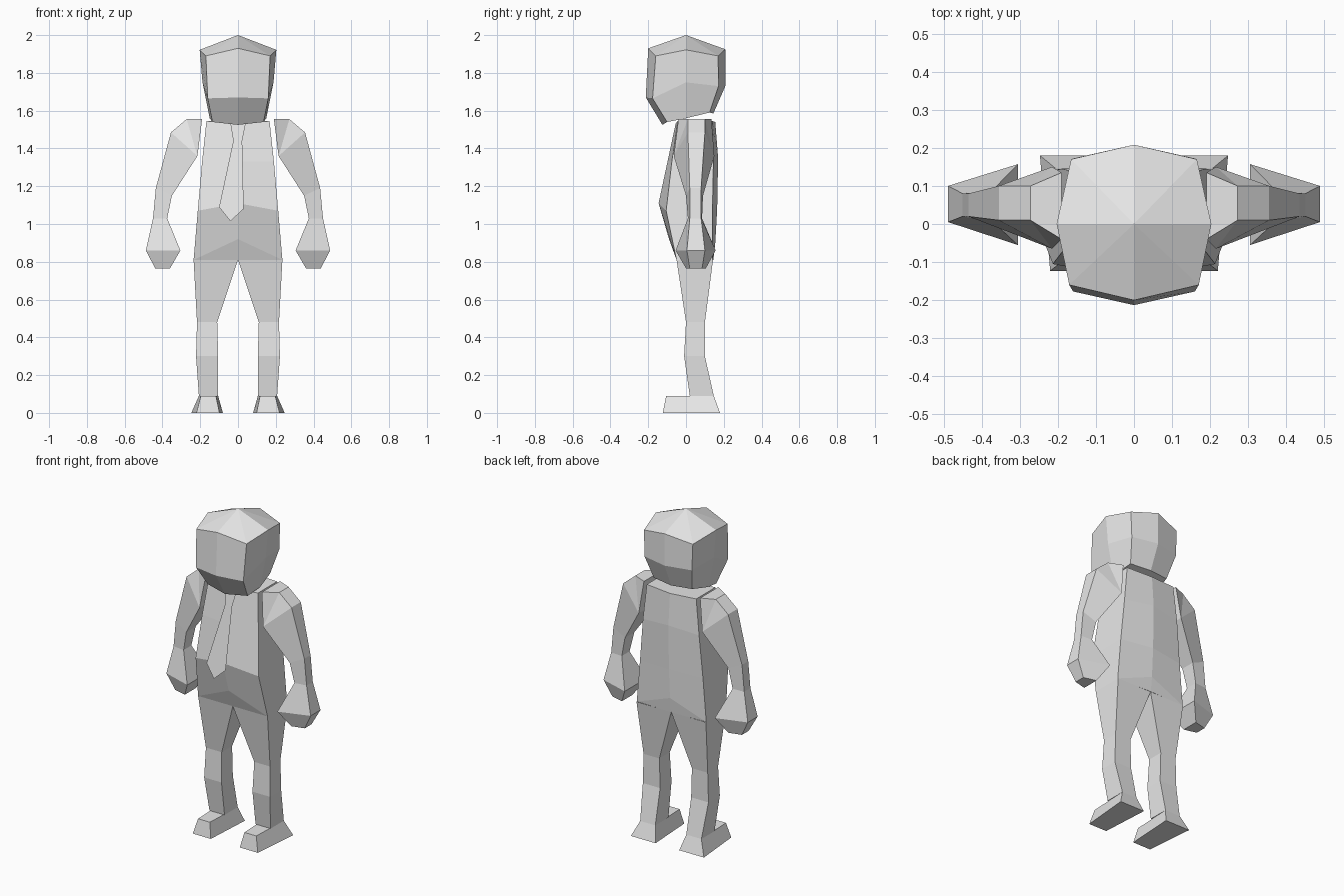
import bpy, bmesh

if "Cube" in bpy.data.objects:
    bpy.data.objects.remove(bpy.data.objects["Cube"])

grey = bpy.data.materials.new("light_grey")
grey.diffuse_color = (0.8, 0.8, 0.8, 1)
grey.use_nodes = True
grey.node_tree.nodes["Principled BSDF"].inputs["Base Color"].default_value = grey.diffuse_color


def finish(name, bm, mirror=False):
    bmesh.ops.remove_doubles(bm, verts=bm.verts, dist=0.0005)
    bmesh.ops.recalc_face_normals(bm, faces=bm.faces)
    me = bpy.data.meshes.new(name)
    bm.to_mesh(me)
    bm.free()
    me.materials.append(grey)
    ob = bpy.data.objects.new(name, me)
    bpy.context.collection.objects.link(ob)
    if mirror:
        mod = ob.modifiers.new("mirror", "MIRROR")
        mod.use_axis[0] = True
        mod.use_mirror_merge = False
    return ob


def loft(name, rings, mirror=False, start=True, end=True):
    """Skin a list of closed rings; collapsed edges become triangles."""
    bm = bmesh.new()
    rows = [[bm.verts.new(p) for p in r] for r in rings]
    n = len(rings[0])
    for a, b in zip(rows, rows[1:]):
        for i in range(n):
            j = (i + 1) % n
            bm.faces.new((a[i], a[j], b[j], b[i]))
    if start:
        bm.faces.new(rows[0])
    if end:
        bm.faces.new(rows[-1])
    return finish(name, bm, mirror)


def symmetric(half):
    """Half ring from front centre to back centre -> full ring."""
    return half + [(-x, y, z) for x, y, z in half[-2:0:-1]]


# Head: peaked crown, upper ring, cheek ring, jaw ring
head = [
    [(0, 0, 2.0)] * 5,
    [(0, -.20, 1.93), (.17, -.16, 1.89), (.203, 0, 1.922), (.165, .17, 1.89), (0, .208, 1.925)],
    [(0, -.213, 1.67), (.16, -.177, 1.665), (.188, 0, 1.75), (.16, .172, 1.73), (0, .208, 1.73)],
    [(0, -.125, 1.525), (.135, -.10, 1.54), (.15, 0, 1.56), (.13, .125, 1.59), (0, .145, 1.585)],
]
loft("head", [symmetric(h) for h in head], start=False)

# Torso: shoulders, chest, belly, pelvis, crotch
torso = [
    [(0, -.055, 1.53), (.167, -.045, 1.545), (.167, .14, 1.545), (0, .155, 1.54)],
    [(0, -.098, 1.33), (.19, -.075, 1.33), (.19, .145, 1.33), (0, .17, 1.35)],
    [(0, -.145, 1.11), (.213, -.105, 1.07), (.213, .14, 1.07), (0, .165, 1.08)],
    [(0, -.09, .92), (.235, -.05, .81), (.235, .14, .81), (0, .155, .90)],
    [(0, -.05, .81), (.235, -.05, .81), (.235, .14, .81), (0, .145, .81)],
]
loft("torso", [symmetric(t) for t in torso])


# Legs: hip, knee, calf, ankle as (z, inner x, outer x, front y, back y)
def box_ring(z, x0, x1, y0, y1):
    return [(x0, y0, z), (x1, y0, z), (x1, y1, z), (x0, y1, z)]


loft("legs", [box_ring(*r) for r in (
    (.81, 0, .235, -.05, .143),
    (.48, .11, .217, 0, .10),
    (.30, .105, .222, -.01, .10),
    (.09, .105, .207, .02, .147),
)], mirror=True, start=False)

# Feet: flared sole, narrower toe
loft("feet", [
    [(.098, -.123, 0), (.22, -.123, 0), (.247, .18, 0), (.08, .18, 0)],
    [(.117, -.105, .09), (.197, -.105, .09), (.207, .147, .09), (.105, .147, .09)],
], mirror=True)


# Arms: wide inner edge, narrow outer edge, as
# (inner x, z, front y, back y, outer x, z, front y, back y)
def arm_ring(xi, zi, a, b, xo, zo, c, d):
    return [(xi, a, zi), (xo, c, zo), (xo, d, zo), (xi, b, zi)]


armpit = (.215, 1.36, -.065, .15)
loft("arms", [arm_ring(*r) for r in (
    armpit + (.19, 1.555, -.04, .135),
    armpit + (.272, 1.555, .01, .10),
    armpit + (.355, 1.485, .01, .10),
    (.35, 1.15, .0, .09, .435, 1.19, .02, .08),
    (.375, 1.03, .01, .085, .45, 1.03, .02, .08),
    (.305, .86, -.055, .157, .488, .86, .005, .10),
    (.36, .765, .0, .105, .438, .765, .02, .085),
)], mirror=True)

# Tie: thin flat plate leaning out over the chest
bm = bmesh.new()
outline = [(-.04, 1.53), (-.025, 1.44), (-.10, 1.09), (-.04, 1.015),
           (.03, 1.08), (.022, 1.44), (.04, 1.53)]
bm.faces.new([bm.verts.new((x, -.07 - (1.53 - z) * .2065, z)) for x, z in outline])
finish("tie", bm)
